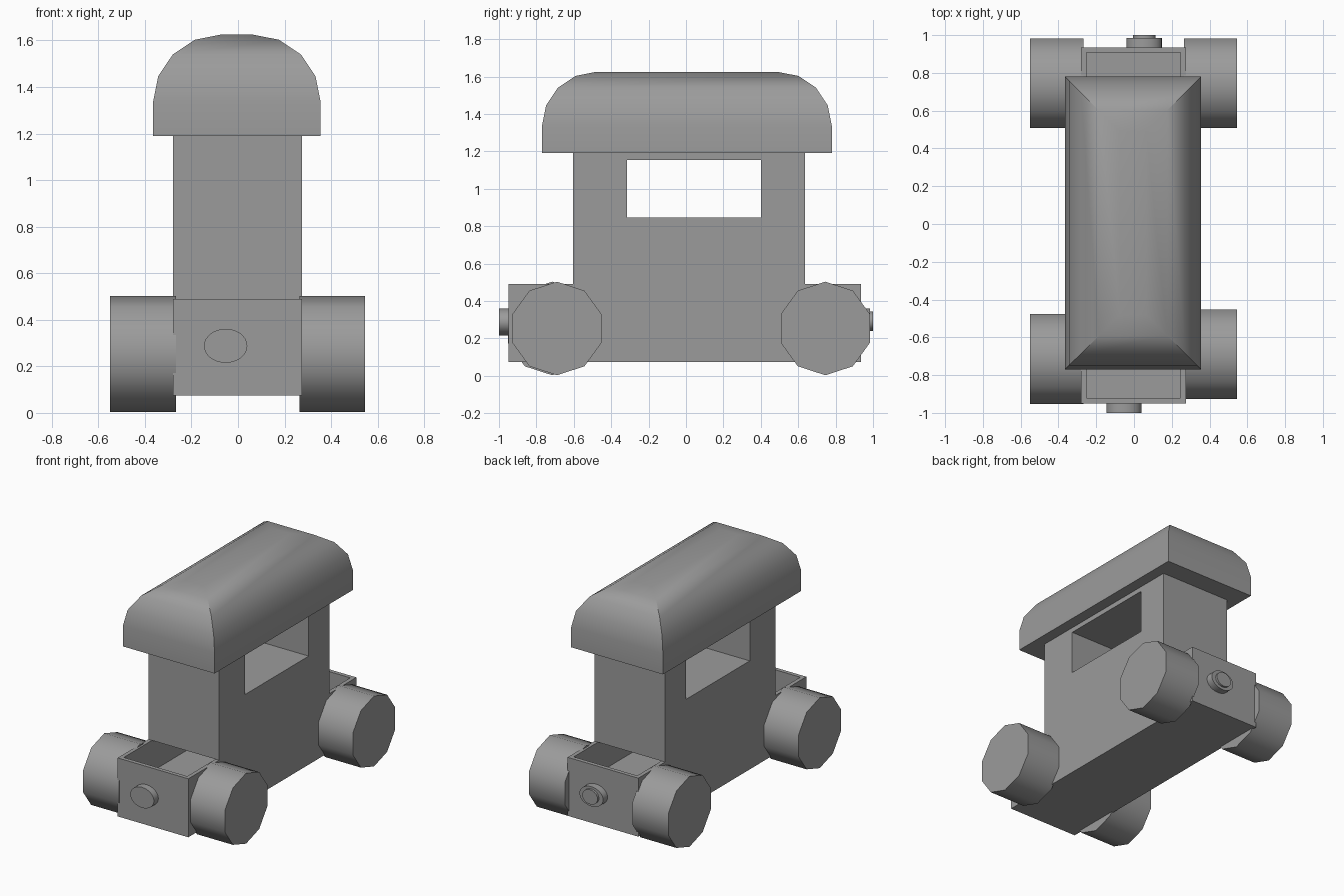
import bpy
import bmesh
from math import radians, sin, cos, pi
from mathutils import Matrix, Vector

cube = bpy.data.objects.get("Cube")
if cube:
    bpy.data.objects.remove(cube, do_unlink=True)

grey = bpy.data.materials.new("plain_grey")
grey.use_nodes = True
colour = (0.33, 0.33, 0.33, 1)
grey.diffuse_color = colour
grey.node_tree.nodes["Principled BSDF"].inputs["Base Color"].default_value = colour


def finish(name, bm, smooth=False):
    bmesh.ops.recalc_face_normals(bm, faces=bm.faces)
    mesh = bpy.data.meshes.new(name)
    bm.to_mesh(mesh)
    bm.free()
    mesh.materials.append(grey)
    obj = bpy.data.objects.new(name, mesh)
    bpy.context.collection.objects.link(obj)
    if smooth:
        bpy.ops.object.select_all(action="DESELECT")
        obj.select_set(True)
        bpy.context.view_layer.objects.active = obj
        bpy.ops.object.shade_smooth_by_angle(angle=radians(40))
    return obj


def box_mesh(lo, hi):
    lo, hi = Vector(lo), Vector(hi)
    bm = bmesh.new()
    place = Matrix.Translation((lo + hi) / 2) @ Matrix.Diagonal((*(hi - lo), 1))
    bmesh.ops.create_cube(bm, size=1, matrix=place)
    return bm


def cylinder(name, centre, radii, length, axis, sides):
    """Cylinder along x or y; radii are horizontal and vertical."""
    bm = bmesh.new()
    ring = []
    for i in range(sides):
        a = 2 * pi * i / sides
        h, v = radii[0] * sin(a), radii[1] * cos(a)
        offset = (-length / 2, h, v) if axis == "x" else (h, -length / 2, v)
        ring.append(bm.verts.new(Vector(centre) + Vector(offset)))
    face = bm.faces.new(ring)
    new = bmesh.ops.extrude_face_region(bm, geom=[face])["geom"]
    push = (length, 0, 0) if axis == "x" else (0, length, 0)
    bmesh.ops.translate(bm, vec=push,
                        verts=[g for g in new if isinstance(g, bmesh.types.BMVert)])
    return finish(name, bm, smooth=True)


# Chassis: an open-topped tray, its hollow running under the cabin
bm = box_mesh((-0.28, -0.95, 0.075), (0.275, 0.935, 0.49))
bm.normal_update()
top = max(bm.faces, key=lambda f: f.normal.z)
bmesh.ops.inset_region(bm, faces=[top], thickness=0.04)
new = bmesh.ops.extrude_face_region(bm, geom=[top])["geom"]
bmesh.ops.translate(bm, vec=(0, 0, -0.22),
                    verts=[g for g in new if isinstance(g, bmesh.types.BMVert)])
bmesh.ops.delete(bm, geom=[f for f in bm.faces if f == top], context="FACES_ONLY")
finish("chassis_tray", bm)

# Cabin with a window cut straight through
cabin = finish("cabin", box_mesh((-0.28, -0.605, 0.49), (0.275, 0.635, 1.19)))
cutter = finish("window_cutter", box_mesh((-0.5, -0.315, 0.845), (0.5, 0.4, 1.155)))
cutter.hide_render = True
cut = cabin.modifiers.new("window", "BOOLEAN")
cut.operation = "DIFFERENCE"
cut.solver = "EXACT"
cut.object = cutter
bpy.context.view_layer.objects.active = cabin
bpy.ops.object.modifier_apply(modifier=cut.name)
bpy.data.objects.remove(cutter, do_unlink=True)

# Roof: a block whose four top edges are rounded and meet in mitres
bm = bmesh.new()
radius, steps = 0.29, 4
levels = [(0, 1.19)]
for i in range(steps + 1):
    a = pi / 2 * i / steps
    levels.append((radius * (1 - cos(a)), 1.335 + radius * sin(a)))
rings = []
for inset, z in levels:
    x0, x1, y0, y1 = -0.365 + inset, 0.355 - inset, -0.77 + inset, 0.78 - inset
    rings.append([bm.verts.new((x, y, z))
                  for x, y in ((x0, y0), (x1, y0), (x1, y1), (x0, y1))])
for low, high in zip(rings, rings[1:]):
    for i in range(4):
        j = (i + 1) % 4
        bm.faces.new((low[i], low[j], high[j], high[i]))
bm.faces.new(rings[0])
bm.faces.new(rings[-1])
finish("roof", bm, smooth=True)

# Ten-sided wheels
for name, x, y in (("front_left_wheel", 0.405, -0.69),
                   ("front_right_wheel", -0.408, -0.715),
                   ("back_left_wheel", 0.405, 0.745),
                   ("back_right_wheel", -0.408, 0.745)):
    cylinder(name, (x, y, 0.253), (0.25, 0.25), 0.283, "x", 10)

# Oval lamps on both ends
cylinder("front_lamp", (-0.053, -0.97, 0.288), (0.093, 0.073), 0.06, "y", 32)
cylinder("back_lamp", (0.054, 0.955, 0.29), (0.093, 0.07), 0.06, "y", 32)
cylinder("back_lamp_lens", (0.054, 0.985, 0.292), (0.06, 0.052), 0.03, "y", 32)
